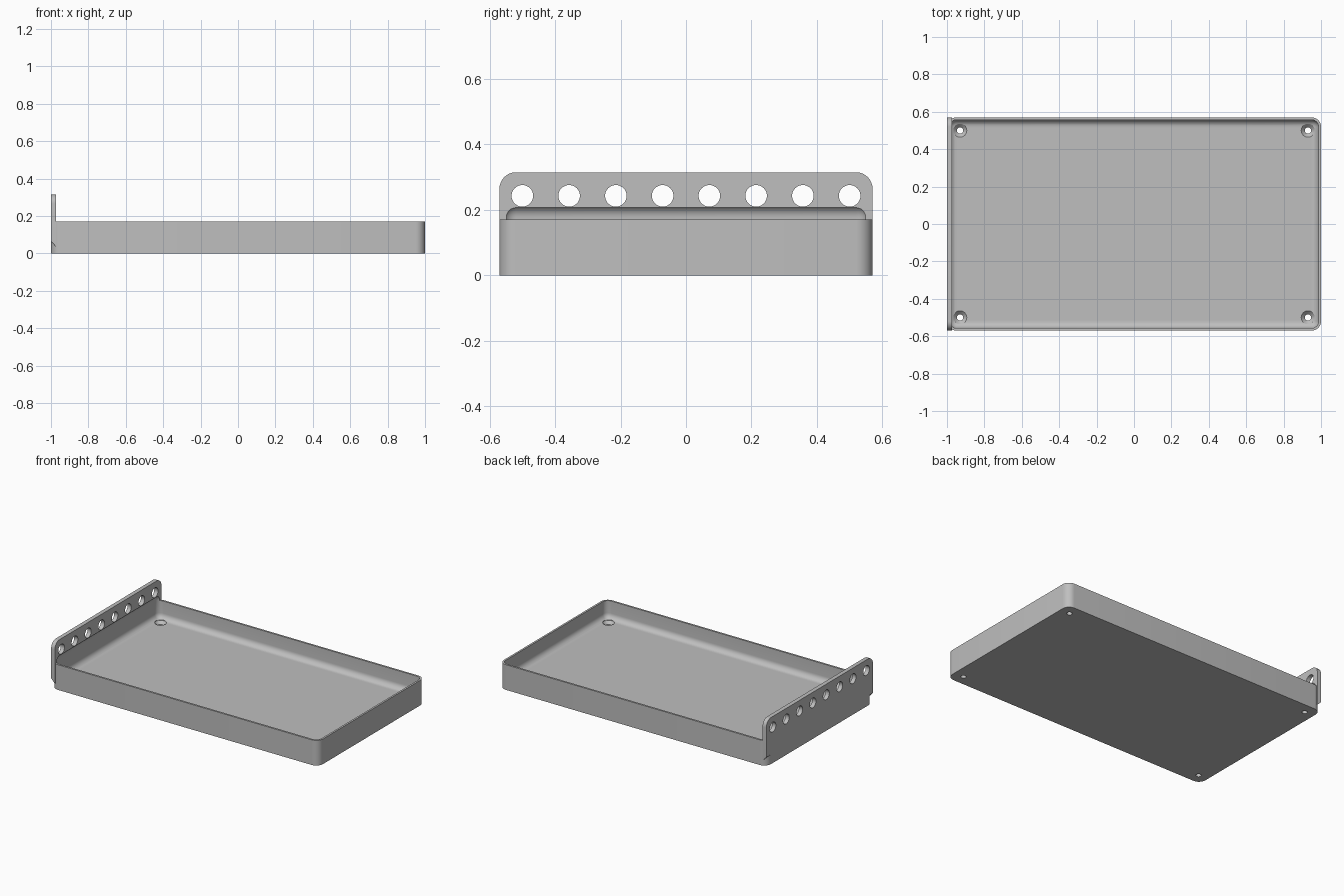
import bpy, bmesh, math
from mathutils import Matrix, Vector

old = bpy.data.objects.get("Cube")
if old:
    bpy.data.objects.remove(old, do_unlink=True)

grey = bpy.data.materials.new("light grey")
grey.use_nodes = True
colour = (0.52, 0.52, 0.52, 1)
grey.diffuse_color = colour
grey.node_tree.nodes["Principled BSDF"].inputs["Base Color"].default_value = colour

HALF_Y = 0.57
RIM = 0.17
FLOOR = 0.05
WALL = 0.013
FLANGE_IN = -0.972
FLANGE_TOP = 0.315


def finish(name, bm):
    bmesh.ops.recalc_face_normals(bm, faces=bm.faces)
    mesh = bpy.data.meshes.new(name)
    bm.to_mesh(mesh)
    bm.free()
    obj = bpy.data.objects.new(name, mesh)
    bpy.context.collection.objects.link(obj)
    mesh.materials.append(grey)
    return obj


def box(name, low, high, radius=0, pick=lambda edge: True, segments=8):
    """Box between two corners, with the picked edges rounded."""
    low, high = Vector(low), Vector(high)
    bm = bmesh.new()
    bmesh.ops.create_cube(bm, size=1)
    bmesh.ops.scale(bm, vec=high - low, verts=bm.verts)
    bmesh.ops.translate(bm, vec=(low + high) / 2, verts=bm.verts)
    if radius:
        bmesh.ops.bevel(bm, geom=[e for e in bm.edges if pick(e)], offset=radius,
                        offset_type='OFFSET', segments=segments, profile=0.5,
                        affect='EDGES')
    return finish(name, bm)


def direction(edge):
    return (edge.verts[1].co - edge.verts[0].co).normalized()


def spin(name, profile, x, y, steps=32):
    """Solid of revolution about a vertical axis, from (radius, z) points."""
    bm = bmesh.new()
    rings = [[bm.verts.new((x + r * math.cos(math.tau * i / steps),
                            y + r * math.sin(math.tau * i / steps), z))
              for i in range(steps)] for r, z in profile]
    for a, b in zip(rings, rings[1:]):
        for i in range(steps):
            j = (i + 1) % steps
            bm.faces.new((a[i], a[j], b[j], b[i]))
    bm.faces.new(rings[0])
    bm.faces.new(rings[-1])
    return finish(name, bm)


def combine(target, other, operation):
    """Apply a boolean and drop the helper."""
    other.hide_render = True
    mod = target.modifiers.new("cut", 'BOOLEAN')
    mod.operation = operation
    mod.solver = 'EXACT'
    mod.object = other
    bpy.context.view_layer.objects.active = target
    bpy.ops.object.modifier_apply(modifier=mod.name)
    bpy.data.objects.remove(other, do_unlink=True)


# Tray block with rounded upright corners
tray = box("tray", (-1, -HALF_Y, 0), (1, HALF_Y, RIM), 0.05,
           lambda e: abs(direction(e).z) > 0.9)

# Mounting flange: rounded top corners, underside sloping up to the outer face
flange = box("flange", (-1, -HALF_Y, 0.035), (FLANGE_IN, HALF_Y, FLANGE_TOP), 0.05,
             lambda e: abs(direction(e).x) > 0.9 and e.verts[0].co.z > RIM)
for v in flange.data.vertices:
    if v.co.z < 0.04 and v.co.x < -0.99:
        v.co.z = 0.065
combine(tray, flange, 'UNION')

# Hollow with filleted edges, scooped slightly into the flange
hollow = box("hollow_cutter", (WALL - 1, WALL - HALF_Y, FLOOR),
             (1 - WALL, HALF_Y - WALL, 0.215), 0.038)
combine(tray, hollow, 'DIFFERENCE')

# Row of hanging holes through the flange
for i in range(8):
    bm = bmesh.new()
    place = Matrix.Translation((-1, -0.5 + i / 7, 0.243)) @ Matrix.Rotation(math.pi / 2, 4, 'Y')
    bmesh.ops.create_cone(bm, cap_ends=True, segments=32, radius1=0.033,
                          radius2=0.033, depth=0.2, matrix=place)
    combine(tray, finish("hanging_hole_cutter", bm), 'DIFFERENCE')

# Countersunk screw holes in the floor corners
screw = [(0.017, -0.02), (0.017, FLOOR - 0.019), (0.036, FLOOR), (0.036, FLOOR + 0.035)]
for x in (-0.93, 0.93):
    for y in (-0.5, 0.5):
        combine(tray, spin("screw_hole_cutter", screw, x, y), 'DIFFERENCE')

# Smooth fillets, crisp edges
bpy.ops.object.select_all(action='DESELECT')
tray.select_set(True)
bpy.context.view_layer.objects.active = tray
bpy.ops.object.shade_smooth_by_angle(angle=math.radians(30))
